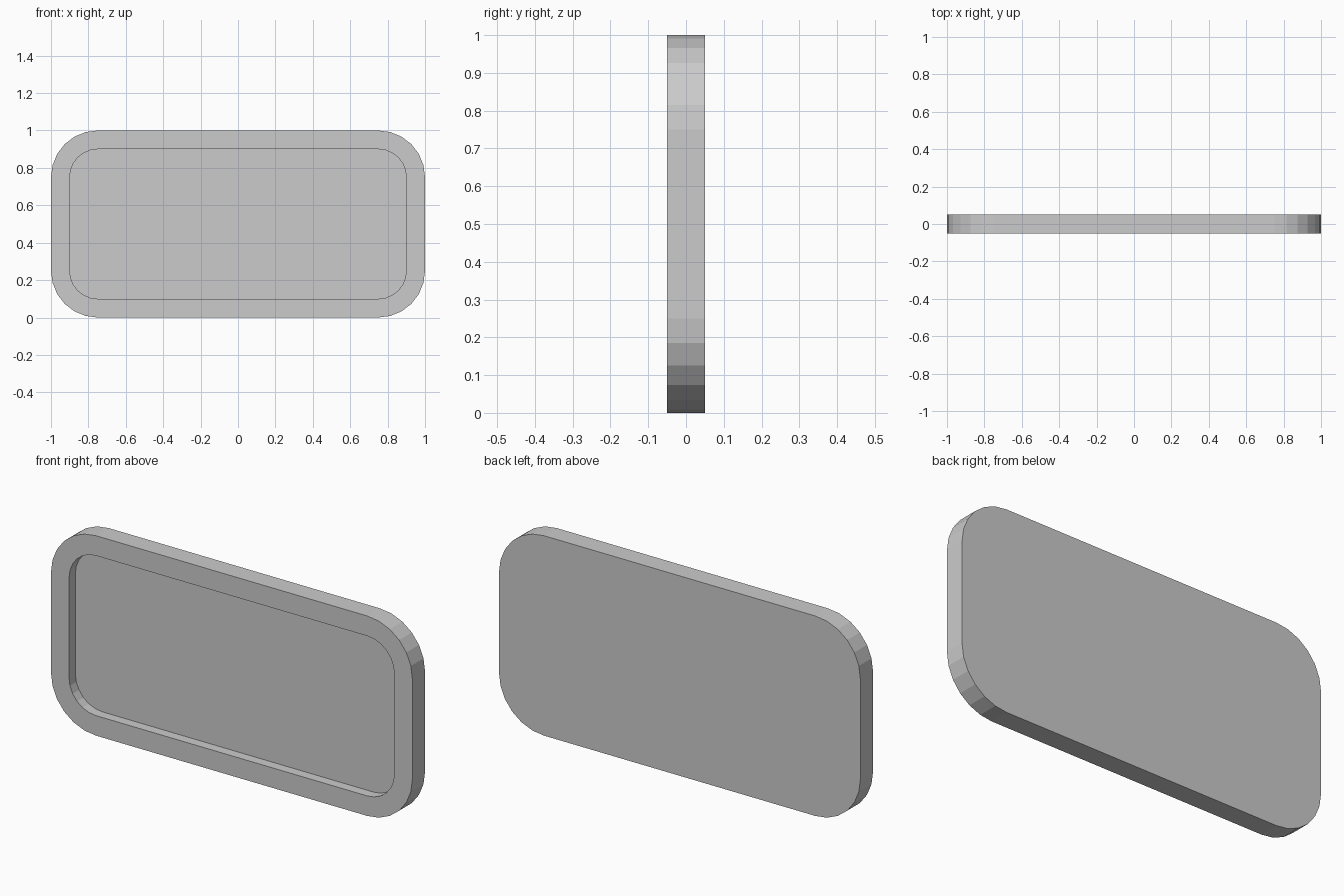
import bpy, bmesh, math

if "Cube" in bpy.data.objects:
    bpy.data.objects.remove(bpy.data.objects["Cube"])

SEGMENTS = 6  # facets per rounded corner


def rounded_loop(bm, half_x, half_z, radius, y):
    """Ring of vertices around a rounded rectangle centred at z = 0.5."""
    ring = []
    for i, (sx, sz) in enumerate([(1, 1), (-1, 1), (-1, -1), (1, -1)]):
        for k in range(SEGMENTS + 1):
            a = math.radians(90) * (i + k / SEGMENTS)
            ring.append(bm.verts.new((sx * (half_x - radius) + radius * math.cos(a), y,
                                      0.5 + sz * (half_z - radius) + radius * math.sin(a))))
    return ring


bm = bmesh.new()
# Back outline, front outline, rim inner edge, recess floor
rings = [rounded_loop(bm, 1.0, 0.5, 0.25, 0.05),
         rounded_loop(bm, 1.0, 0.5, 0.25, -0.05),
         rounded_loop(bm, 0.9, 0.4, 0.15, -0.05),
         rounded_loop(bm, 0.9, 0.4, 0.15, 0.0)]

# Outer wall, rim face and recess wall
for a, b in zip(rings, rings[1:]):
    for i in range(len(a)):
        j = (i + 1) % len(a)
        bm.faces.new((a[i], a[j], b[j], b[i]))

# Flat back and recess floor
bm.faces.new(rings[0])
bm.faces.new(rings[-1])
bmesh.ops.recalc_face_normals(bm, faces=bm.faces)

mesh = bpy.data.meshes.new("recessed_panel")
bm.to_mesh(mesh)
bm.free()
panel = bpy.data.objects.new("recessed_panel", mesh)
bpy.context.collection.objects.link(panel)
